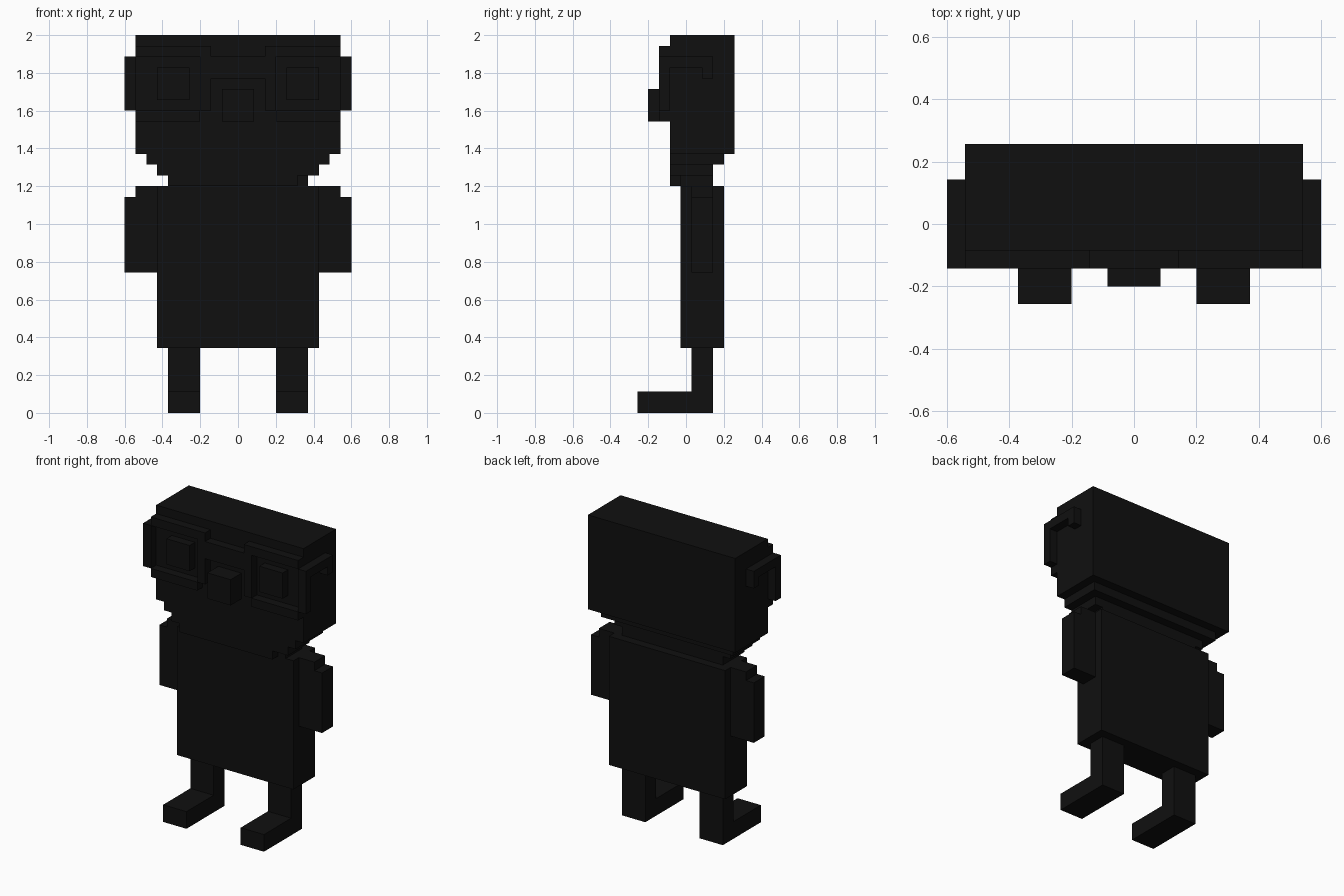
import bpy, bmesh

if "Cube" in bpy.data.objects:
    bpy.data.objects.remove(bpy.data.objects["Cube"])

V = 2.0 / 35  # voxel size: the figure is 35 voxels tall

black = bpy.data.materials.new("black")
black.diffuse_color = (0.005, 0.005, 0.005, 1)
black.use_nodes = True
black.node_tree.nodes["Principled BSDF"].inputs["Base Color"].default_value = black.diffuse_color


def add_box(bm, x0, x1, y0, y1, z0, z1):
    """Add a box given in voxel units."""
    verts = bmesh.ops.create_cube(bm, size=1)["verts"]
    for v in verts:
        v.co.x = (x1 if v.co.x > 0 else x0) * V
        v.co.y = (y1 if v.co.y > 0 else y0) * V
        v.co.z = (z1 if v.co.z > 0 else z0) * V


def part(name, boxes, mirror=False):
    """Make one object from boxes; mirror also builds the -x copy."""
    bm = bmesh.new()
    for b in boxes:
        add_box(bm, *b)
        if mirror:
            add_box(bm, -b[1], -b[0], *b[2:])
    me = bpy.data.meshes.new(name)
    bm.to_mesh(me)
    bm.free()
    me.materials.append(black)
    ob = bpy.data.objects.new(name, me)
    bpy.context.collection.objects.link(ob)
    return ob


# Legs with forward feet
part("legs", [(3.5, 6.5, 0.5, 2.5, 2, 6)], mirror=True)
part("feet", [(3.5, 6.5, -4.5, 2.5, 0, 2)], mirror=True)

# Torso and arms with stepped shoulders
part("torso", [(-7.5, 7.5, -0.5, 3.5, 6, 21)])
part("arms", [(7.5, 10.5, 0.5, 2.5, 13, 20),
              (7.5, 9.5, 0.5, 2.5, 20, 21)], mirror=True)

# Head and stepped chin (one front corner voxel is missing)
part("head", [(-9.5, 9.5, -1.5, 4.5, 24, 35)])
part("chin", [(-8.5, 8.5, -1.5, 3.5, 23, 24),
              (-7.5, 7.5, -1.5, 2.5, 22, 23),
              (-6.5, 6.5, -0.5, 2.5, 21, 22),
              (-6.5, 5.5, -1.5, -0.5, 21, 22)])

# Face
part("nose", [(-1.5, 1.5, -3.5, -1.5, 27, 30)])
part("eyes", [(4.5, 7.5, -2.5, -1.5, 29, 32)], mirror=True)

# Glasses: rims, bridge, temples with hooked ends
part("glasses_rims", [(2.5, 9.5, -2.5, -1.5, 33, 34),
                      (3.5, 9.5, -2.5, -1.5, 27, 28),
                      (9.5, 10.5, -2.5, -1.5, 28, 33),
                      (2.5, 3.5, -2.5, -1.5, 28, 33)], mirror=True)
part("glasses_bridge", [(-2.5, 2.5, -2.5, -1.5, 31, 33)])
part("glasses_temples", [(9.5, 10.5, -1.5, 2.5, 32, 33),
                         (9.5, 10.5, 1.5, 2.5, 31, 32)], mirror=True)
